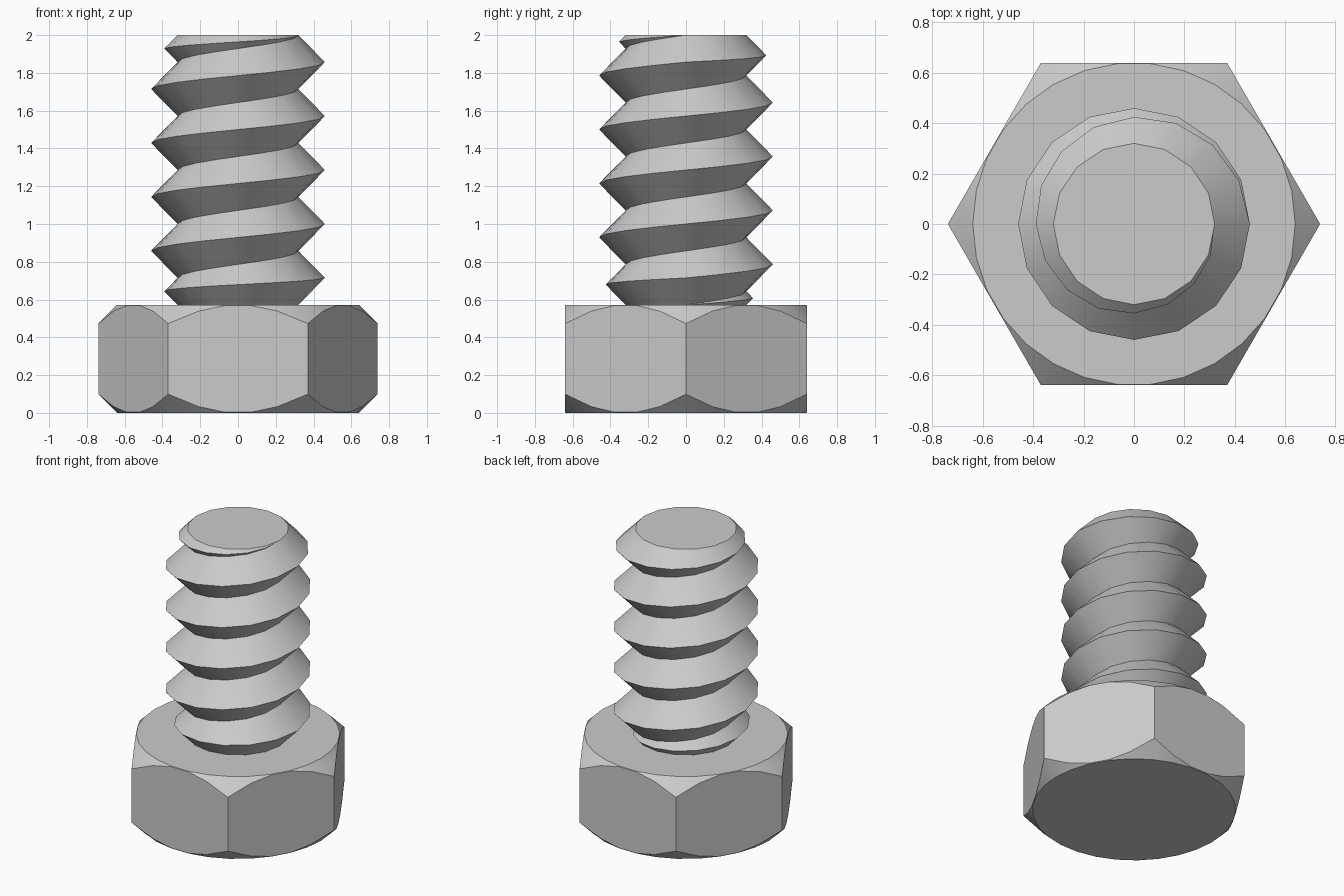
import bpy, bmesh
from math import sin, cos, pi, radians

cube = bpy.data.objects.get("Cube")
if cube:
    bpy.data.objects.remove(cube, do_unlink=True)

HEAD_TOP, TOP = 0.572, 2.0
FLAT = 0.64                      # half the width across the hex flats
ROOT, CREST = 0.32, 0.46         # thread radii
TURNS, SEG = 5, 16
PITCH = (TOP - HEAD_TOP) / TURNS

steel = bpy.data.materials.new("light_grey_steel")
steel.use_nodes = True
grey = (0.6, 0.6, 0.6, 1.0)
steel.diffuse_color = grey
steel.node_tree.nodes["Principled BSDF"].inputs["Base Color"].default_value = grey


def polar(r, angle, z):
    return (r * cos(angle), r * sin(angle), z)


def bridge(bm, a, b):
    """Quads between two equally long rows of vertices."""
    for i in range(len(a) - 1):
        bm.faces.new((a[i], a[i + 1], b[i + 1], b[i]))


def finish(bm, name):
    bmesh.ops.remove_doubles(bm, verts=bm.verts, dist=0.0005)
    bmesh.ops.recalc_face_normals(bm, faces=bm.faces)
    mesh = bpy.data.meshes.new(name)
    bm.to_mesh(mesh)
    bm.free()
    mesh.materials.append(steel)
    obj = bpy.data.objects.new(name, mesh)
    bpy.context.collection.objects.link(obj)
    bpy.ops.object.select_all(action="DESELECT")
    obj.select_set(True)
    bpy.context.view_layer.objects.active = obj
    bpy.ops.object.shade_smooth_by_angle(angle=radians(30))
    return obj


# Hex head: a hexagonal prism whose corners are cut by a 45 degree cone
bm = bmesh.new()
rings = [[], [], [], []]
for i in range(30):
    a = 2 * pi * i / 30
    hex_r = FLAT / cos(a % (pi / 3) - pi / 6)
    drop = hex_r - FLAT
    for ring, (r, z) in zip(rings, ((FLAT, 0), (hex_r, drop),
                                    (hex_r, HEAD_TOP - drop), (FLAT, HEAD_TOP))):
        ring.append(bm.verts.new(polar(r, a, z)))
for low, high in zip(rings, rings[1:]):
    bridge(bm, low + low[:1], high + high[:1])
bm.faces.new(rings[0])
bm.faces.new(rings[-1])
finish(bm, "hex_head")


# Threaded shank: a V ridge that grows in the first turn and fades in the last
def root_point(t):
    z = HEAD_TOP + PITCH * min(max(t, 0), TURNS)
    return polar(ROOT, 2 * pi * t, z)


def crest_point(t):
    fade = min(t, 1, TURNS + 1 - t)
    z = HEAD_TOP + PITCH * (t - 0.5)
    if t < 1:
        z = HEAD_TOP + PITCH * t / 2
    elif t > TURNS:
        z = TOP - PITCH * fade / 2
    return polar(ROOT + (CREST - ROOT) * fade, 2 * pi * t, z)


bm = bmesh.new()
steps = [i / SEG for i in range(SEG * (TURNS + 1) + 1)]
lower = [bm.verts.new(root_point(t - 1)) for t in steps]
crest = [bm.verts.new(crest_point(t)) for t in steps]
upper = [bm.verts.new(root_point(t)) for t in steps]
bridge(bm, lower, crest)
bridge(bm, crest, upper)
bm.faces.new(upper[-SEG:])       # flat end of the shank
finish(bm, "threaded_shank")
